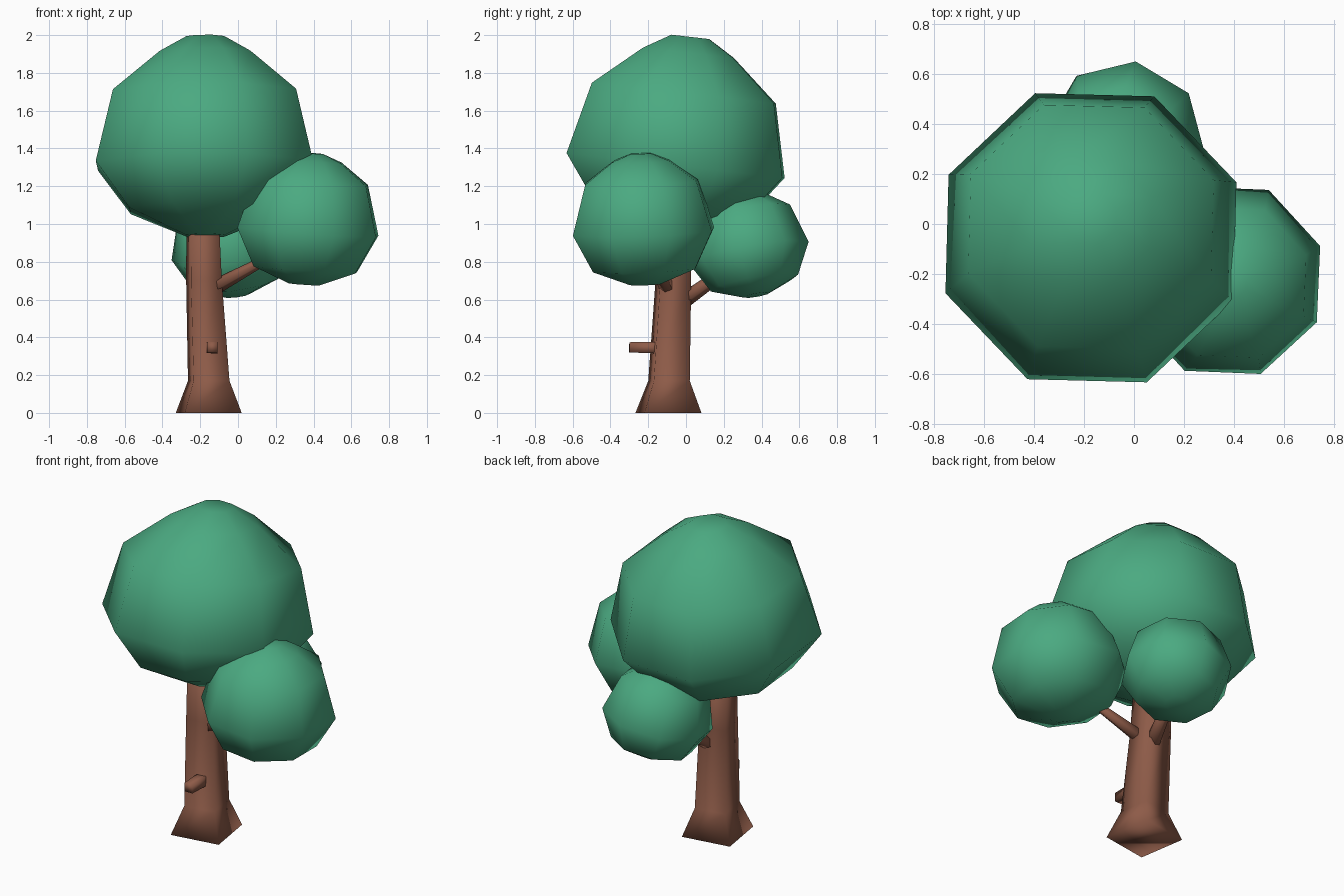
import bpy, math
from mathutils import Vector, Matrix

if "Cube" in bpy.data.objects:
    bpy.data.objects.remove(bpy.data.objects["Cube"])


def material(name, rgb):
    m = bpy.data.materials.new(name)
    m.diffuse_color = (*rgb, 1)
    m.use_nodes = True
    m.node_tree.nodes["Principled BSDF"].inputs["Base Color"].default_value = m.diffuse_color
    return m


GREEN = material("leaf green", (0.07, 0.40, 0.22))
BROWN = material("bark brown", (0.27, 0.105, 0.065))


def loft(name, rings, mat, matrix=Matrix()):
    """Skin a list of rings (lists of points) and cap both ends."""
    n = len(rings[0])
    verts = [matrix @ Vector(p) for r in rings for p in r]
    faces = [(i * n + j, i * n + (j + 1) % n, (i + 1) * n + (j + 1) % n, (i + 1) * n + j)
             for i in range(len(rings) - 1) for j in range(n)]
    faces.append(tuple(reversed(range(n))))
    faces.append(tuple(range((len(rings) - 1) * n, len(rings) * n)))
    me = bpy.data.meshes.new(name)
    me.from_pydata(verts, [], faces)
    me.materials.append(mat)
    for p in me.polygons:
        p.use_smooth = True
    ob = bpy.data.objects.new(name, me)
    bpy.context.collection.objects.link(ob)
    return ob


def ring(r, z, n, turn=0.0, cx=0.0, cy=0.0):
    return [(cx + r * math.cos(turn + math.tau * k / n),
             cy + r * math.sin(turn + math.tau * k / n), z) for k in range(n)]


def foliage(name, centre, profile, tilt, scale=1.0):
    """Eight-sided blob; profile is (half width, height above widest ring)."""
    rot = [Matrix.Rotation(math.radians(a), 4, ax) for a, ax in zip(tilt, "XYZ")]
    m = Matrix.Translation(centre) @ rot[0] @ rot[1] @ rot[2] @ Matrix.Scale(scale, 4)
    k = 1 / math.cos(math.pi / 8)
    return loft(name, [ring(a * k, z, 8, math.pi / 8) for a, z in profile], GREEN, m)


def branch(name, a, b, r1, r2, n=6):
    a, b = Vector(a), Vector(b)
    m = Matrix.Translation(a) @ (b - a).to_track_quat('Z', 'Y').to_matrix().to_4x4()
    turn = math.pi / n
    return loft(name, [ring(r1, 0, n, turn), ring(r2, (b - a).length, n, turn)], BROWN, m)


# Foliage blobs
crown = [(0.10, -0.375), (0.40, -0.24), (0.575, 0), (0.485, 0.385), (0.24, 0.60), (0.10, 0.685)]
puff = [(0.08, -0.28), (0.27, -0.20), (0.368, 0), (0.295, 0.265), (0.15, 0.375), (0.05, 0.415)]
foliage("main_crown", (-0.172, -0.055, 1.31), crown, (-6.5, 0, -1.5))
foliage("side_foliage", (0.37, -0.225, 0.96), puff, (2, 4, -2.5))
foliage("rear_foliage", (-0.035, 0.335, 0.845), puff, (10, -8, 15), 0.81)

# Four-sided trunk with flared foot: (x, y, z, side)
sections = [(-0.155, -0.093, 0, 0.305), (-0.155, -0.09, 0.17, 0.192),
            (-0.18, -0.067, 0.70, 0.165), (-0.19, -0.058, 1.15, 0.145)]
loft("trunk", [ring(s / math.sqrt(2), z, 4, math.radians(54), x, y)
               for x, y, z, s in sections], BROWN)

# Branches and cut stub
branch("side_branch", (-0.17, -0.09, 0.64), (0.22, -0.19, 0.85), 0.045, 0.02)
branch("rear_branch", (-0.16, -0.06, 0.56), (-0.08, 0.25, 0.78), 0.045, 0.03)
branch("branch_stub", (-0.14, -0.08, 0.345), (-0.135, -0.30, 0.347), 0.046, 0.038, 4)
